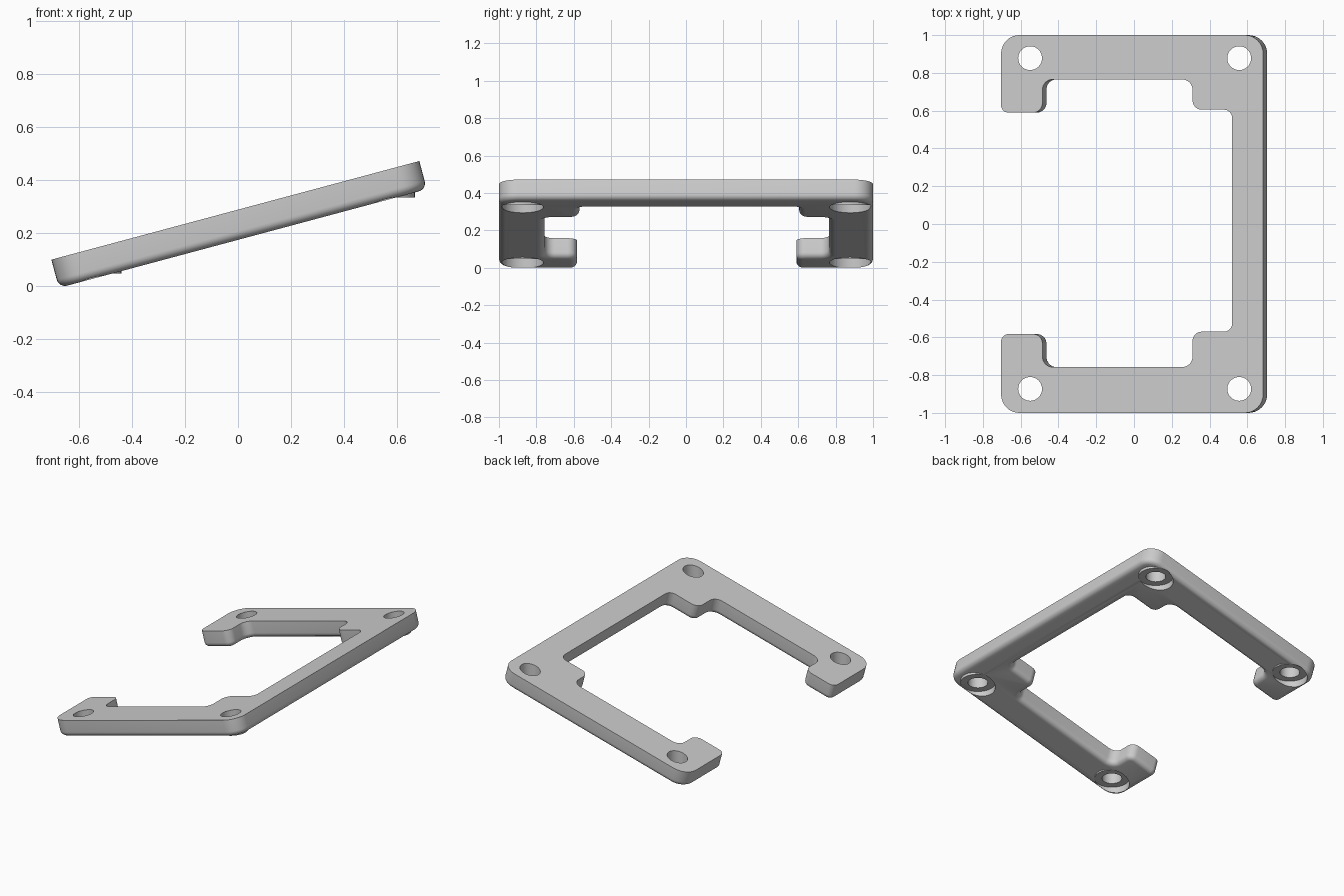
import bpy, bmesh, math
from mathutils import Matrix, Vector

if "Cube" in bpy.data.objects:
    bpy.data.objects.remove(bpy.data.objects["Cube"])

TILT = math.radians(15)
THICK, ROUND = 0.11, 0.032
TOP_Z = 0.2886                      # height of the top face at x = 0

grey = bpy.data.materials.new("light grey")
grey.diffuse_color = (0.6, 0.6, 0.6, 1)
grey.use_nodes = True
grey.node_tree.nodes["Principled BSDF"].inputs["Base Color"].default_value = grey.diffuse_color

# Outline corners seen from above: x, y, corner radius
OUTLINE = [
    (-0.704, -1.0, 0.1), (0.684, -1.0, 0.1), (0.684, 1.0, 0.1), (-0.704, 1.0, 0.1),
    (-0.704, 0.59, 0.04), (-0.485, 0.59, 0.05), (-0.485, 0.765, 0.055),
    (0.31, 0.765, 0.055), (0.31, 0.605, 0.05), (0.52, 0.605, 0.045),
    (0.52, -0.57, 0.045), (0.31, -0.57, 0.05), (0.31, -0.757, 0.055),
    (-0.485, -0.757, 0.055), (-0.485, -0.583, 0.05), (-0.704, -0.583, 0.04),
]
# Screw seats: x, y, height of the level seat
SEATS = [(x, y, z) for x, z in ((-0.55, 0.047), (0.557, 0.335)) for y in (-0.873, 0.878)]


def rounded(points, steps=8):
    """Right-angled corners replaced by arcs, in the plate's own plane."""
    pts = [(Vector((x / math.cos(TILT), y)), r) for x, y, r in points]
    out = []
    for i, (p, r) in enumerate(pts):
        a = (pts[i - 1][0] - p).normalized()
        b = (pts[(i + 1) % len(pts)][0] - p).normalized()
        for k in range(steps + 1):
            t = math.pi / 2 * k / steps
            out.append(p + (a + b) * r - b * r * math.cos(t) - a * r * math.sin(t))
    return out


def add_object(name, bm):
    mesh = bpy.data.meshes.new(name)
    bm.to_mesh(mesh)
    bm.free()
    mesh.materials.append(grey)
    ob = bpy.data.objects.new(name, mesh)
    bpy.context.collection.objects.link(ob)
    return ob


def seat_cylinders(name, radius, low, high):
    """One upright cylinder per screw seat, spanning low..high about the seat level."""
    bm = bmesh.new()
    for x, y, z in SEATS:
        bmesh.ops.create_cone(bm, cap_ends=True, segments=48, radius1=radius, radius2=radius,
                              depth=high - low,
                              matrix=Matrix.Translation((x, y, z + (low + high) / 2)))
    ob = add_object(name, bm)
    ob.hide_render = True
    return ob


# Tilted plate with a rounded lower rim
bm = bmesh.new()
top = bm.faces.new([bm.verts.new((p.x, p.y, 0)) for p in rounded(OUTLINE)])
bm.normal_update()
if top.normal.z < 0:
    top.normal_flip()
geo = bmesh.ops.extrude_face_region(bm, geom=[top], use_keep_orig=True)["geom"]
bmesh.ops.translate(bm, vec=(0, 0, -THICK),
                    verts=[g for g in geo if isinstance(g, bmesh.types.BMVert)])
bmesh.ops.recalc_face_normals(bm, faces=bm.faces)
rim = [e for e in bm.edges if all(v.co.z < -THICK / 2 for v in e.verts)]
bmesh.ops.bevel(bm, geom=rim, offset=ROUND, segments=6, profile=0.5, affect='EDGES')
bm.transform(Matrix.Translation((0, 0, TOP_Z)) @ Matrix.Rotation(-TILT, 4, 'Y'))
bmesh.ops.recalc_face_normals(bm, faces=bm.faces)
plate = add_object("mounting_frame", bm)

# Level bosses, counterbores below them, and through holes
helpers = [
    (seat_cylinders("seat_boss", 0.11, -0.015, 0.04), 'UNION'),
    (seat_cylinders("counterbore_cutter", 0.1105, -0.2, 0.0), 'DIFFERENCE'),
    (seat_cylinders("screw_hole_cutter", 0.063, -0.3, 0.3), 'DIFFERENCE'),
]
for ob, op in helpers:
    mod = plate.modifiers.new(ob.name, 'BOOLEAN')
    mod.object, mod.operation, mod.solver = ob, op, 'EXACT'

# Bake the result and drop the helpers
bpy.context.view_layer.update()
deps = bpy.context.evaluated_depsgraph_get()
baked = bpy.data.meshes.new_from_object(plate.evaluated_get(deps))
plate.modifiers.clear()
plate.data = baked
for ob, _ in helpers:
    bpy.data.objects.remove(ob)

bpy.ops.object.select_all(action='DESELECT')
plate.select_set(True)
bpy.context.view_layer.objects.active = plate
bpy.ops.object.shade_smooth_by_angle(angle=math.radians(30))
